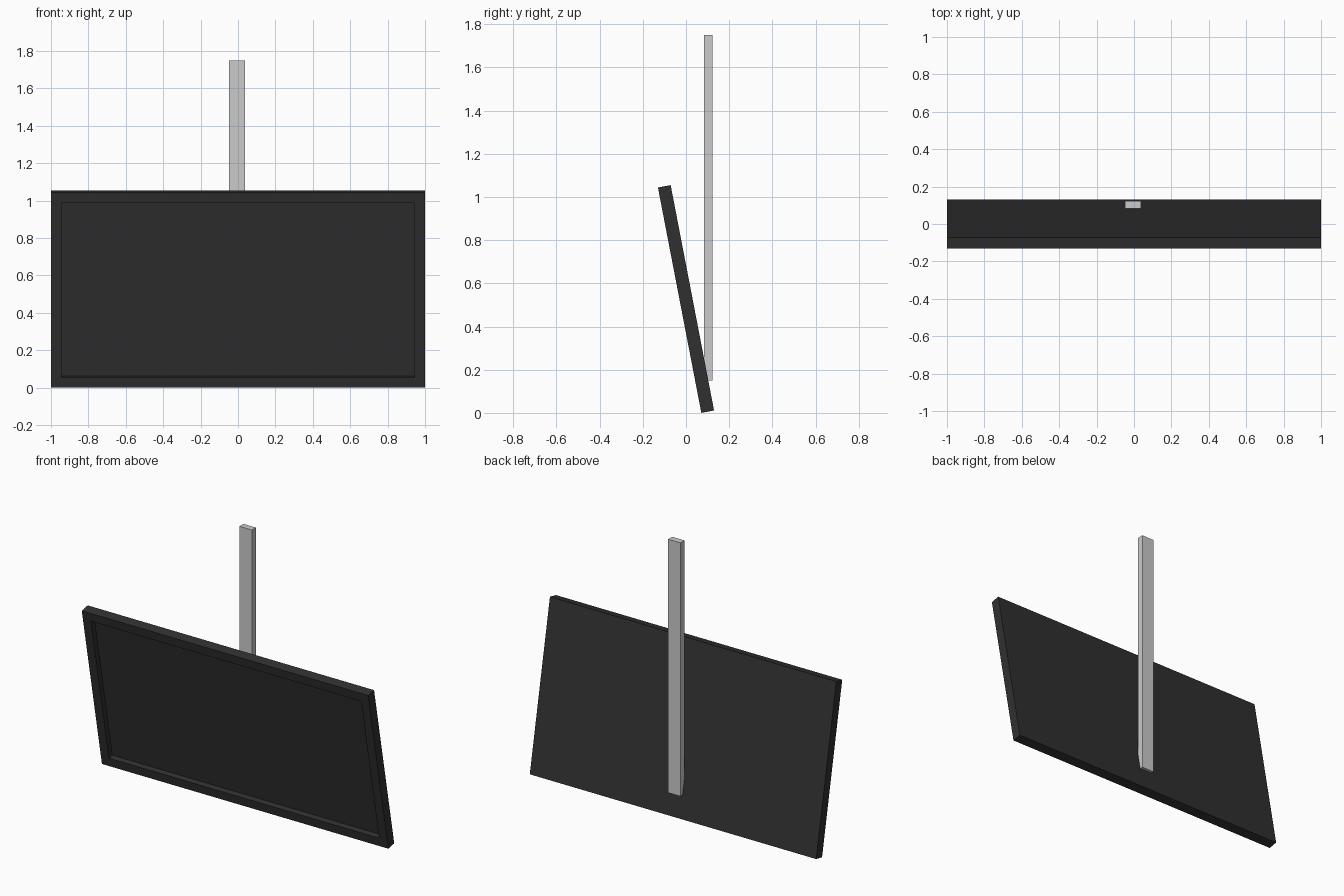
import bpy, bmesh, math
from mathutils import Matrix, Vector

if "Cube" in bpy.data.objects:
    bpy.data.objects.remove(bpy.data.objects["Cube"])

TILT = math.radians(10.9)
W, T, H = 2.0, 0.06, 1.063      # panel width, thickness, height
BORDER, DEPTH = 0.08, 0.034     # bezel width, screen recess


def box(bm, size, centre):
    m = Matrix.Translation(centre) @ Matrix.Diagonal((*size, 1))
    bmesh.ops.create_cube(bm, size=1, matrix=m)


def finish(bm, name, material=None):
    me = bpy.data.meshes.new(name)
    bm.to_mesh(me)
    bm.free()
    ob = bpy.data.objects.new(name, me)
    bpy.context.collection.objects.link(ob)
    if material:
        me.materials.append(material)
    return ob


black = bpy.data.materials.new("black_plastic")
black.diffuse_color = (0.03, 0.03, 0.03, 1)
black.use_nodes = True
black.node_tree.nodes["Principled BSDF"].inputs["Base Color"].default_value = black.diffuse_color

# Screen panel: slab with an inset, recessed front face, leaning forward
bm = bmesh.new()
box(bm, (W, T, H), (0, 0, 0))
bm.normal_update()
front = min(bm.faces, key=lambda f: f.normal.y)
bmesh.ops.inset_region(bm, faces=[front], thickness=BORDER)
rim = bmesh.ops.extrude_discrete_faces(bm, faces=[front])["faces"]
bmesh.ops.translate(bm, vec=(0, DEPTH, 0), verts=list(rim[0].verts))
bmesh.ops.rotate(bm, verts=bm.verts, matrix=Matrix.Rotation(TILT, 3, 'X'))
bmesh.ops.translate(bm, verts=bm.verts,
                    vec=Vector((0, 0, -min(v.co.z for v in bm.verts))))
finish(bm, "screen_panel", black)

# Hanging pole, its lower end sunk into the panel back
bm = bmesh.new()
box(bm, (0.086, 0.04, 1.6), (-0.005, 0.103, 0.95))
finish(bm, "hanging_pole")
